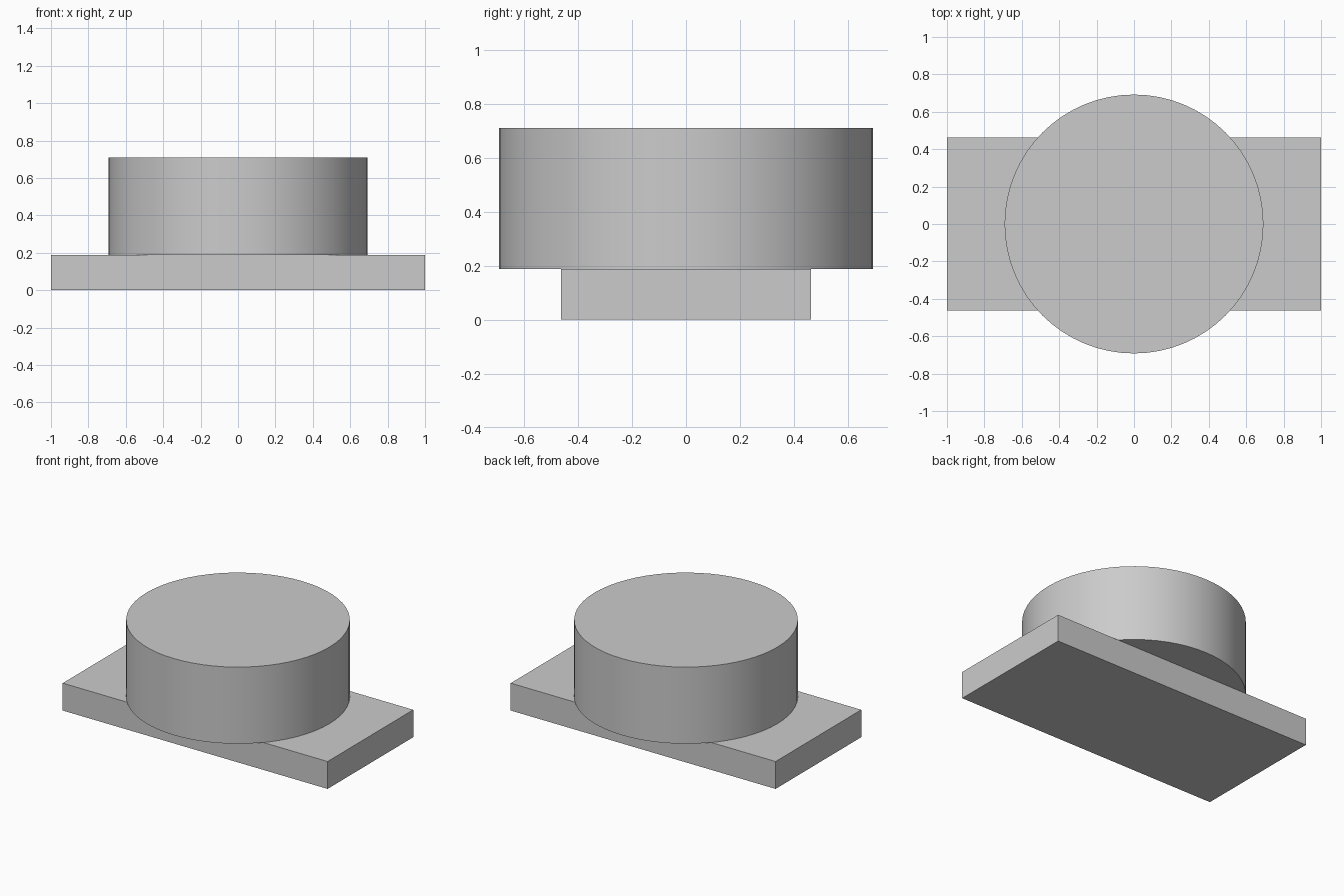
import bpy

default_cube = bpy.data.objects.get("Cube")
if default_cube:
    bpy.data.objects.remove(default_cube, do_unlink=True)

# Single plain grey for the whole model
grey = bpy.data.materials.new("light_grey")
grey.use_nodes = True
colour = (0.6, 0.6, 0.6, 1)
grey.diffuse_color = colour
grey.node_tree.nodes["Principled BSDF"].inputs["Base Color"].default_value = colour

PLATE_TOP = 0.187
DRUM_TOP = 0.71
DRUM_RADIUS = 0.692


def finish(name):
    """Name the active primitive and give it the grey material."""
    part = bpy.context.object
    part.name = name
    part.data.materials.append(grey)
    return part


# Flat rectangular base
bpy.ops.mesh.primitive_cube_add(size=1, location=(0, 0, PLATE_TOP / 2))
base = finish("base_plate")
base.scale = (2, 0.924, PLATE_TOP)
bpy.ops.object.transform_apply(location=False, rotation=False, scale=True)

# Wide round drum, overhanging the base at front and back
bpy.ops.mesh.primitive_cylinder_add(
    vertices=64, radius=DRUM_RADIUS, depth=DRUM_TOP - PLATE_TOP,
    location=(0, 0, (DRUM_TOP + PLATE_TOP) / 2))
finish("drum")
bpy.ops.object.shade_smooth_by_angle()
